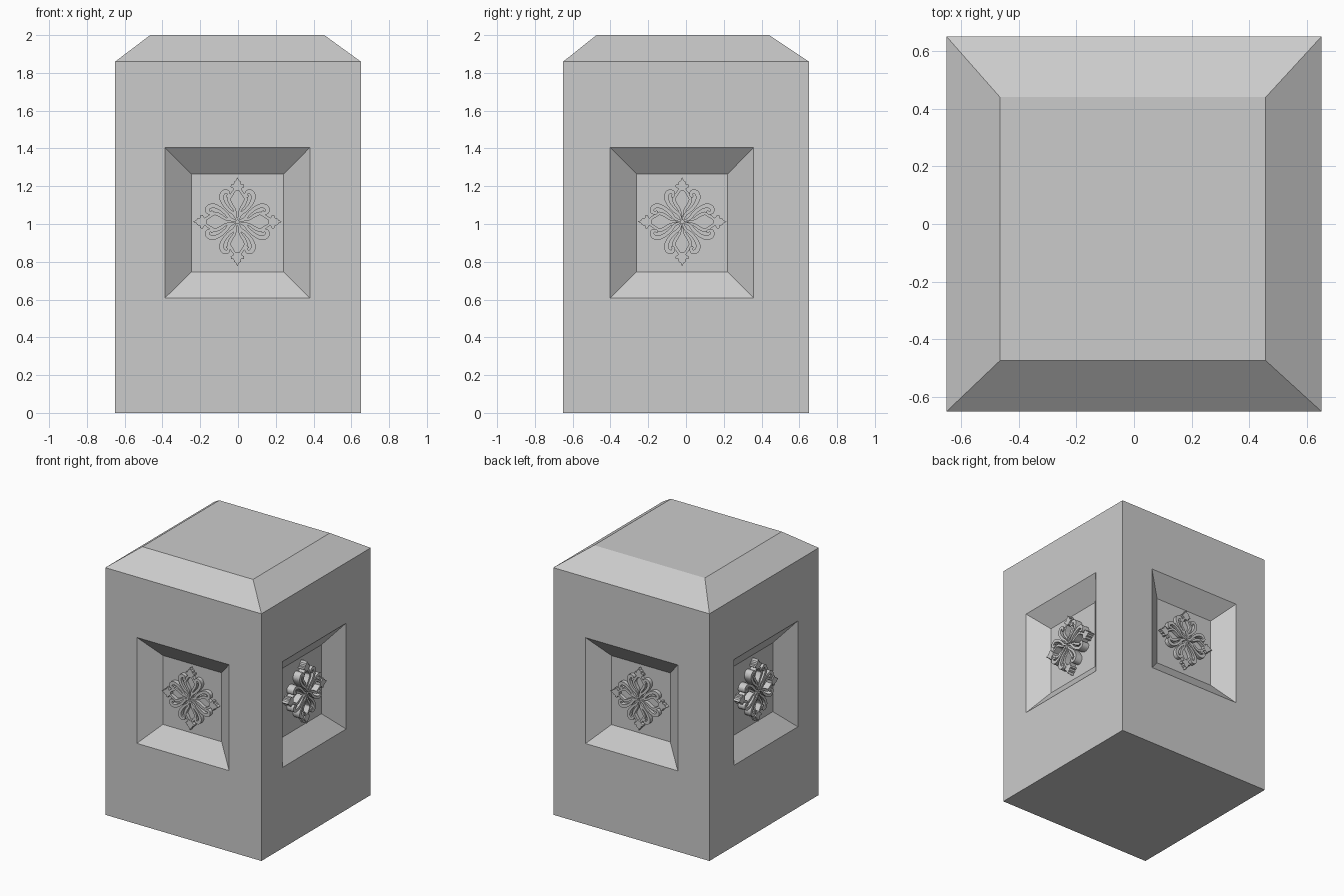
import bpy, bmesh
from mathutils import Vector

if "Cube" in bpy.data.objects:
    bpy.data.objects.remove(bpy.data.objects["Cube"])

H = 0.65          # half width of the block
DEPTH = 0.11      # depth of the panel floors


def finish(bm, name):
    bmesh.ops.remove_doubles(bm, verts=bm.verts[:], dist=1e-5)
    bmesh.ops.recalc_face_normals(bm, faces=bm.faces[:])
    me = bpy.data.meshes.new(name)
    bm.to_mesh(me)
    bm.free()
    ob = bpy.data.objects.new(name, me)
    bpy.context.collection.objects.link(ob)
    return ob


def side_point(axis, sign):
    """Maps (across, depth below the face, z) onto one side of the block."""
    def place(a, d, z):
        n = sign * (H - d)
        return (n, a, z) if axis == 'x' else (a, n, z)
    return place


def ring(place, a0, a1, z0, z1, d):
    return [place(a, d, z) for a, z in ((a0, z0), (a1, z0), (a1, z1), (a0, z1))]


def loft(bm, rings):
    """Quad strips between successive rings."""
    loops = [[bm.verts.new(p) for p in r] for r in rings]
    for lo, hi in zip(loops, loops[1:]):
        n = len(lo)
        for i in range(n):
            j = (i + 1) % n
            bm.faces.new((lo[i], lo[j], hi[j], hi[i]))
    return loops


SIDES = [
    # name, axis, sign, panel edge, floor edge, ornament centre, relief height
    ("front", 'y', -1, (-0.387, 0.381), (-0.247, 0.242), -0.003, 0.03),
    ("back", 'y', 1, (-0.387, 0.381), (-0.247, 0.242), -0.003, 0.03),
    ("right", 'x', 1, (-0.402, 0.358), (-0.262, 0.221), -0.02, 0.055),
    ("left", 'x', -1, (-0.402, 0.358), (-0.262, 0.221), -0.02, 0.055),
]

# block with sunken panels and bevelled cap
bm = bmesh.new()
for _, axis, sign, edge, floor, _, _ in SIDES:
    p = side_point(axis, sign)
    loops = loft(bm, [ring(p, -H, H, 0, 1.86, 0),
                      ring(p, *edge, 0.608, 1.405, 0),
                      ring(p, *floor, 0.746, 1.265, DEPTH)])
    bm.faces.new(loops[-1])
base = [(-H, -H), (H, -H), (H, H), (-H, H)]
top = [(-0.465, -0.474), (0.457, -0.474), (0.457, 0.44), (-0.465, 0.44)]
cap = loft(bm, [[(x, y, 1.86) for x, y in base], [(x, y, 2.0) for x, y in top]])
bm.faces.new(cap[-1])
bm.faces.new([bm.verts.new((x, y, 0)) for x, y in base])
finish(bm, "block")


def smooth(pts, steps=5):
    """Catmull-Rom curve through (u, v, half width) points."""
    q = [Vector(p) for p in pts]
    q = [2 * q[0] - q[1]] + q + [2 * q[-1] - q[-2]]
    out = []
    for a, b, c, d in zip(q, q[1:], q[2:], q[3:]):
        for k in range(steps):
            t = k / steps
            out.append(0.5 * (2 * b + (c - a) * t + (2 * a - 5 * b + 4 * c - d) * t * t
                              + (3 * b - a - 3 * c + d) * t ** 3))
    return out + [q[-2]]


def ribbon(pts):
    """Left and right edges of a leaf strand with varying width."""
    c = smooth(pts)
    left, right = [], []
    for i, p in enumerate(c):
        t = (c[min(i + 1, len(c) - 1)] - c[max(i - 1, 0)]).to_2d().normalized()
        n = Vector((-t.y, t.x)) * p.z
        left.append(p.to_2d() + n)
        right.append(p.to_2d() - n)
    return left, right


# strands of one half petal: u across, v outward, half width
SCROLL = [(0.003, 0.008, 0.005), (0.018, 0.04, 0.008), (0.045, 0.062, 0.009),
          (0.072, 0.095, 0.01), (0.085, 0.13, 0.012), (0.074, 0.156, 0.012),
          (0.052, 0.158, 0.01), (0.047, 0.14, 0.008), (0.058, 0.132, 0.006)]
INNER = [(0.004, 0.012, 0.004), (0.014, 0.06, 0.007), (0.034, 0.092, 0.009),
         (0.044, 0.12, 0.009), (0.03, 0.145, 0.008), (0.012, 0.172, 0.007)]
STRANDS = [ribbon(SCROLL), ribbon(INNER)]
TIP = [(0.011, 0.162), (0.022, 0.176), (0.036, 0.184), (0.034, 0.197),
       (0.02, 0.198), (0.018, 0.212), (0.008, 0.218), (0, 0.234)]


def prism(bm, left, right, place, low, high):
    """Solid strip between two edges, raised between two depths."""
    loft_rings = [[place(l, low), place(r, low), place(r, high), place(l, high)]
                  for l, r in zip(left, right)]
    loops = loft(bm, loft_rings)
    bm.faces.new(loops[0])
    bm.faces.new(loops[-1])


# four-petal leaf ornament on every panel floor
for name, axis, sign, _, _, centre, relief in SIDES:
    p = side_point(axis, sign)
    bm = bmesh.new()
    for c, s in ((1, 0), (0, 1), (-1, 0), (0, -1)):
        def put(uv, d, c=c, s=s):
            u, v = uv
            return p(centre + c * u - s * v, d, 1.012 + s * u + c * v)
        for m in (1, -1):
            for k, (left, right) in enumerate(STRANDS):
                prism(bm, [(m * a.x, a.y) for a in left], [(m * a.x, a.y) for a in right],
                      put, DEPTH + 0.003, DEPTH - relief * (1 - 0.15 * k))
        tip = TIP[:-1] + [(0.001, TIP[-1][1])]
        prism(bm, [(-u, v) for u, v in tip], tip, put, DEPTH + 0.003, DEPTH - relief * 0.9)
    finish(bm, name + "_leaf_ornament")
